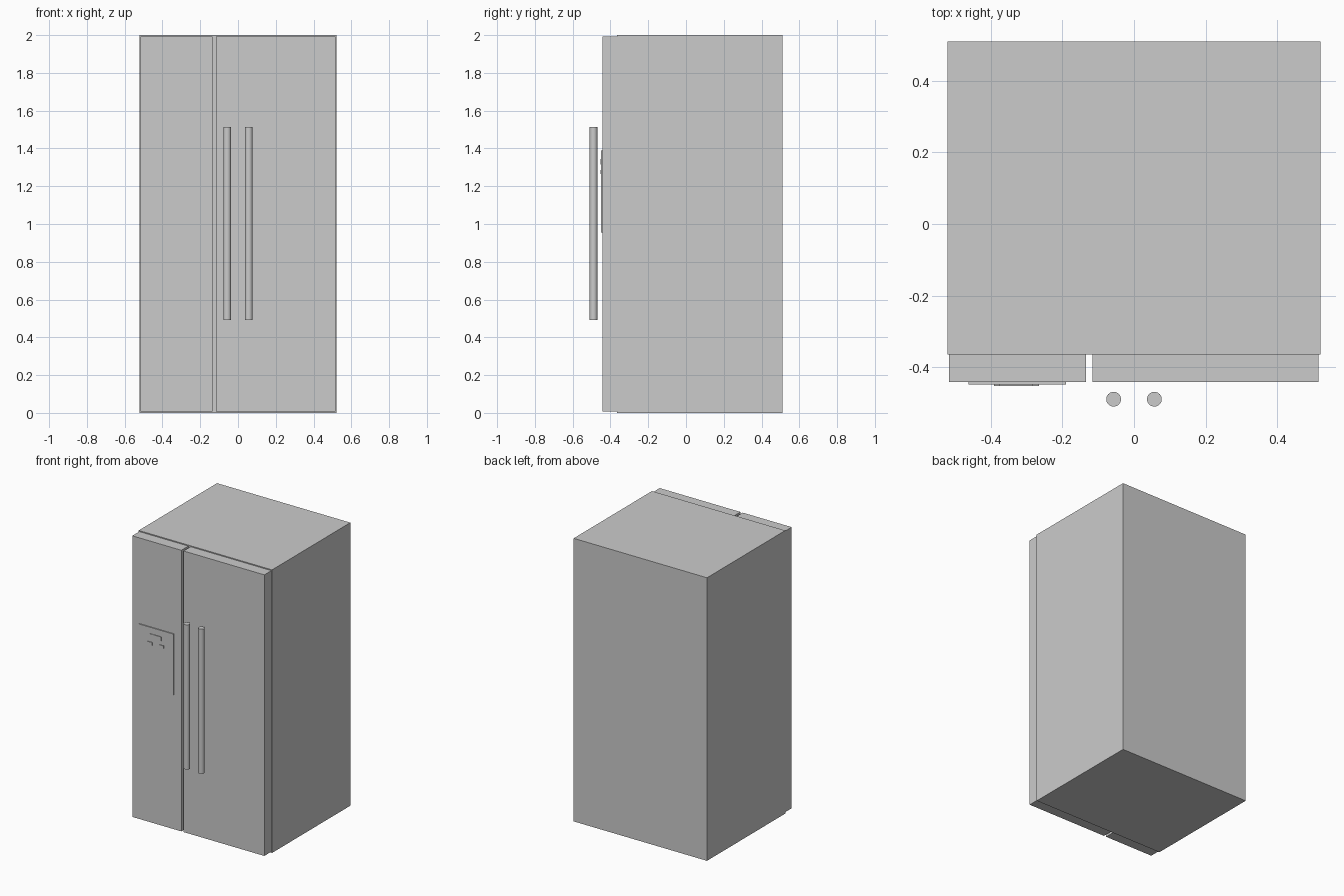
import bpy

if "Cube" in bpy.data.objects:
    bpy.data.objects.remove(bpy.data.objects["Cube"])


def box(name, x, y, z):
    """Box from (min, max) ranges on each axis."""
    bpy.ops.mesh.primitive_cube_add(
        size=1, location=[(a + b) / 2 for a, b in (x, y, z)])
    ob = bpy.context.object
    ob.name = name
    ob.scale = [b - a for a, b in (x, y, z)]
    bpy.ops.object.transform_apply(location=False, rotation=False, scale=True)
    return ob


# Cabinet
box("cabinet", (-0.521, 0.521), (-0.364, 0.510), (0, 2))

# Narrow freezer door and wide fridge door
box("freezer_door", (-0.517, -0.134), (-0.442, -0.364), (0.007, 1.993))
box("fridge_door", (-0.116, 0.515), (-0.442, -0.364), (0.007, 1.993))

# Dispenser panel with display and two buttons
box("dispenser_panel", (-0.462, -0.190), (-0.449, -0.442), (0.956, 1.388))
box("dispenser_display", (-0.377, -0.284), (-0.453, -0.449), (1.315, 1.344))
for side, x in (("left", (-0.391, -0.355)), ("right", (-0.302, -0.266))):
    box("dispenser_button_" + side, x, (-0.453, -0.449), (1.265, 1.286))

# Round bar handles
for side, x in (("left", -0.057), ("right", 0.057)):
    bpy.ops.mesh.primitive_cylinder_add(
        vertices=32, radius=0.0205, depth=1.022, location=(x, -0.4895, 1.003))
    handle = bpy.context.object
    handle.name = "handle_" + side
    bpy.ops.object.shade_smooth_by_angle()
